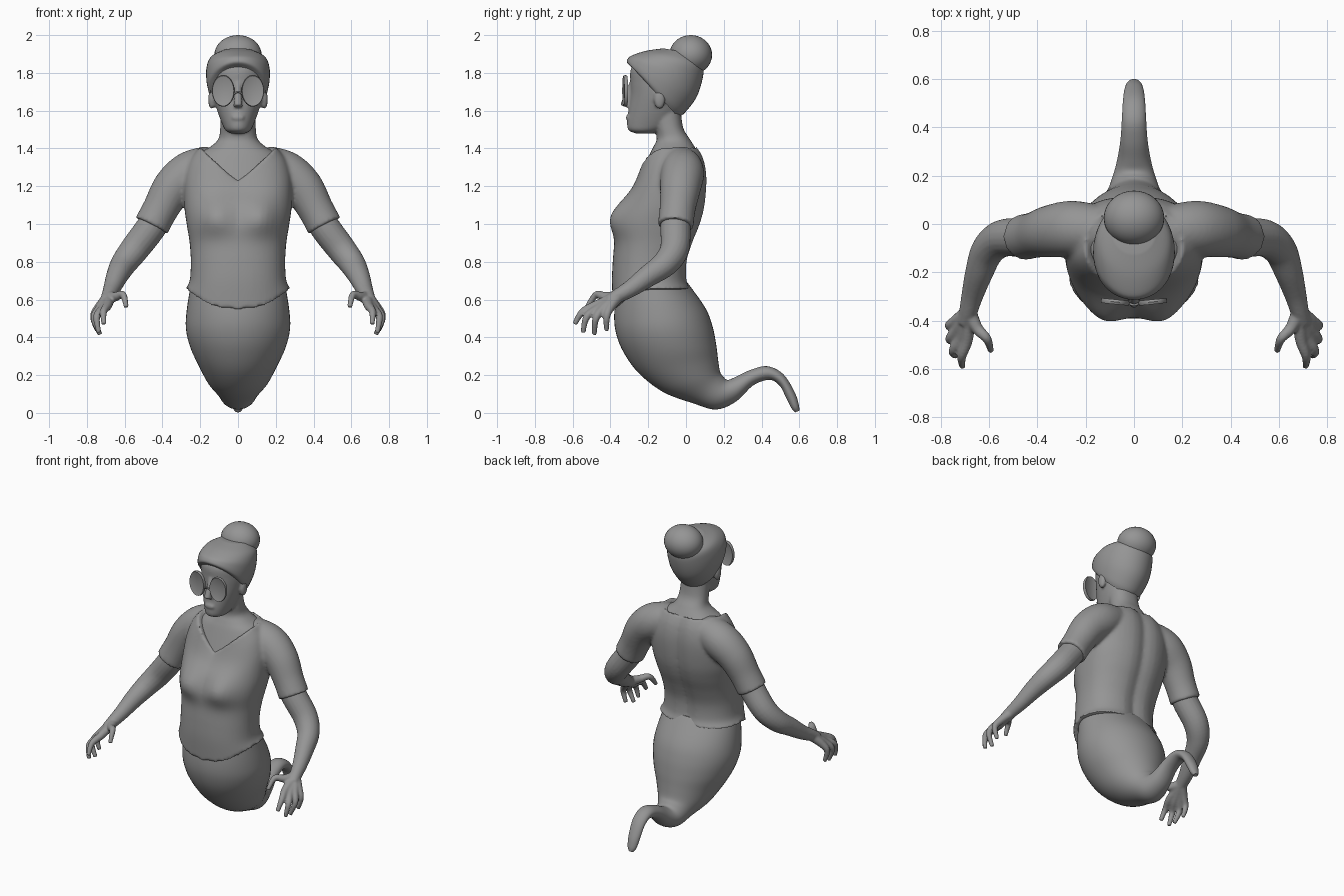
import bpy, bmesh, math
from mathutils import Vector, Matrix

if "Cube" in bpy.data.objects:
    bpy.data.objects.remove(bpy.data.objects["Cube"])

grey = bpy.data.materials.new("clay_grey")
grey.diffuse_color = (0.3, 0.3, 0.3, 1)
grey.use_nodes = True
grey.node_tree.nodes["Principled BSDF"].inputs["Base Color"].default_value = grey.diffuse_color


def spline(rows, steps):
    """Catmull-Rom interpolation of rows of numbers."""
    out = []
    for i in range(len(rows) - 1):
        p = [rows[max(0, min(len(rows) - 1, i + k))] for k in (-1, 0, 1, 2)]
        for s in range(steps):
            t = s / steps
            out.append([0.5 * (2 * b + (c - a) * t + (2 * a - 5 * b + 4 * c - d) * t * t
                               + (3 * b - a - 3 * c + d) * t ** 3) for a, b, c, d in zip(*p)])
    return out + [list(rows[-1])]


def skin(bm, rings, caps=(None, None)):
    """Bridge rings of points and close both ends, optionally with a given centre."""
    loops = [[bm.verts.new(p) for p in r] for r in rings]
    n = len(loops[0])
    for a, b in zip(loops, loops[1:]):
        for i in range(n):
            bm.faces.new((a[i], a[(i + 1) % n], b[(i + 1) % n], b[i]))
    for loop, cap in ((loops[0], caps[0]), (loops[-1], caps[1])):
        centre = Vector(cap) if cap else sum((v.co for v in loop), Vector()) / n
        c = bm.verts.new(centre)
        for i in range(n):
            bm.faces.new((loop[i], loop[(i + 1) % n], c))


def loft(bm, rows, steps=5, n=48, p=1.0, drop=False, caps=(None, None)):
    """Body sections: front y, front z, back y, back z, half width."""
    rows = spline(rows, steps)
    rings = []
    for k, (ya, za, yb, zb, w) in enumerate(rows):
        ring = []
        for i in range(n):
            t = 2 * math.pi * i / n
            c, s = math.cos(t), math.sin(t)
            x = w * math.copysign(abs(c) ** p, c)
            s = math.copysign(abs(s) ** p, s)
            z = (za + zb) / 2 + (zb - za) / 2 * s
            if drop:  # front edge dips, back stays level
                e = 2 - k / (len(rows) - 1)
                z = zb + (za - zb) * (1 - abs(c) ** e if s < 0 else 0)
            ring.append((x, (ya + yb) / 2 + (yb - ya) / 2 * s, z))
        rings.append(ring)
    skin(bm, rings, caps)


def tube(bm, pts, side=1, n=20, steps=6):
    """Round limb through x, y, z, radius points."""
    pts = spline(pts, steps)
    pos = [Vector((p[0] * side, p[1], p[2])) for p in pts]
    rings, last, u = [], None, None
    for i, q in enumerate(pos):
        d = (pos[min(i + 1, len(pos) - 1)] - pos[max(i - 1, 0)]).normalized()
        u = d.orthogonal().normalized() if last is None else last.rotation_difference(d) @ u
        v, last, r = d.cross(u), d, pts[i][3]
        rings.append([q + (u * math.cos(a) + v * math.sin(a)) * r
                      for a in (2 * math.pi * j / n for j in range(n))])
    skin(bm, rings)


def ball(bm, loc, size):
    bmesh.ops.create_uvsphere(bm, u_segments=32, v_segments=20, radius=1,
                              matrix=Matrix.Translation(loc) @ Matrix.Diagonal((*size, 1)))


def finish(name, bm, voxel=0, smooth=0, angle=40):
    bmesh.ops.recalc_face_normals(bm, faces=bm.faces)
    me = bpy.data.meshes.new(name)
    bm.to_mesh(me)
    bm.free()
    ob = bpy.data.objects.new(name, me)
    bpy.context.collection.objects.link(ob)
    bpy.ops.object.select_all(action='DESELECT')
    ob.select_set(True)
    bpy.context.view_layer.objects.active = ob
    if voxel:  # fuse overlapping volumes into one skin
        m = ob.modifiers.new("fuse", 'REMESH')
        m.mode, m.voxel_size = 'VOXEL', voxel
        bpy.ops.object.modifier_apply(modifier="fuse")
    if smooth:
        m = ob.modifiers.new("soften", 'SMOOTH')
        m.factor, m.iterations = 0.5, smooth
        bpy.ops.object.modifier_apply(modifier="soften")
    ob.data.materials.clear()
    ob.data.materials.append(grey)
    bpy.ops.object.shade_smooth_by_angle(angle=math.radians(angle))
    return ob


# skirt narrowing into a curled tail
bm = bmesh.new()
loft(bm, [(-.365, .66, 0, .70, .25), (-.38, .52, .10, .56, .272), (-.37, .42, .14, .46, .275),
          (-.33, .32, .16, .36, .25), (-.25, .21, .17, .28, .205), (-.12, .11, .18, .22, .16),
          (.04, .05, .195, .195, .115), (.16, .018, .22, .175, .09), (.265, .06, .262, .19, .07),
          (.355, .145, .34, .227, .056), (.44, .175, .43, .247, .05), (.495, .145, .515, .205, .046),
          (.53, .08, .575, .11, .04), (.56, .022, .597, .045, .03), (.578, .003, .6, .012, .014)])
finish("skirt_tail", bm)

# shirt body with dipped hem and V neck
bm = bmesh.new()
loft(bm, [(-.385, .545, .03, .655, .28), (-.392, .69, .01, .70, .256), (-.388, .80, .01, .80, .25),
          (-.38, .90, .04, .90, .256), (-.38, 1.0, .08, 1.0, .272), (-.345, 1.1, .105, 1.1, .285),
          (-.295, 1.17, .115, 1.24, .285), (-.268, 1.21, .10, 1.34, .255), (-.25, 1.235, .065, 1.41, .2)],
     p=.88, drop=True, caps=(None, (0, -.08, 1.15)))
for v in bm.verts:
    x, y, z = v.co
    if y < -.15:  # bust
        v.co.y -= .045 * math.exp(-((abs(x) - .125) / .09) ** 2 - ((z - 1.04) / .09) ** 2)
    elif y > 0:  # spine groove
        v.co.y -= .02 * math.exp(-(x / .045) ** 2)
# short sleeves
for side in (1, -1):
    tube(bm, [(.10, -.03, 1.29, .10), (.17, -.025, 1.30, .108), (.26, -.02, 1.265, .116),
              (.345, -.03, 1.19, .108), (.41, -.045, 1.08, .095), (.458, -.055, .99, .095)], side, n=32)
finish("shirt", bm, .011, 5, 50)

# bare arms with hands
bm = bmesh.new()
for side in (1, -1):
    tube(bm, [(.38, -.045, 1.12, .075), (.455, -.055, .99, .08), (.545, -.06, .87, .077),
              (.605, -.11, .79, .069), (.64, -.20, .725, .058), (.667, -.29, .66, .046),
              (.685, -.36, .62, .038), (.70, -.41, .59, .032)], side)
    wrist = (.683, -.36, .615, .032)
    for base, knuckle, tip in (
            ((.69, -.475, .57), (.712, -.548, .535), (.71, -.59, .47)),
            ((.713, -.46, .555), (.748, -.525, .51), (.737, -.545, .425)),
            ((.73, -.435, .555), (.762, -.477, .50), (.73, -.485, .415)),
            ((.735, -.40, .56), (.765, -.42, .51), (.745, -.42, .435)),
            ((.65, -.43, .615), (.608, -.475, .625), (.592, -.525, .56))):
        tube(bm, [wrist, (*base, .025), (*knuckle, .019), (*tip, .013)], side, n=14)
finish("arms", bm, .007, 3, 60)

# head, neck and upper chest
bm = bmesh.new()
loft(bm, [(-.26, 1.478, -.17, 1.48, .035), (-.303, 1.495, -.12, 1.495, .065), (-.312, 1.53, -.06, 1.53, .084),
          (-.305, 1.6, -.02, 1.6, .11), (-.295, 1.68, 0, 1.68, .132), (-.295, 1.75, .02, 1.75, .142),
          (-.292, 1.82, .03, 1.82, .142), (-.25, 1.885, 0, 1.885, .11)])
loft(bm, [(-.30, 1.12, .06, 1.12, .20), (-.262, 1.2, .08, 1.2, .23), (-.225, 1.29, .08, 1.29, .24),
          (-.192, 1.37, .065, 1.37, .205), (-.172, 1.41, .045, 1.41, .145), (-.155, 1.45, .02, 1.45, .104),
          (-.165, 1.51, -.015, 1.51, .094), (-.2, 1.62, -.03, 1.62, .09)], p=.88)
tube(bm, [(0, -.285, 1.75, .014), (0, -.312, 1.67, .02), (0, -.325, 1.622, .025)])  # nose
ball(bm, (0, -.305, 1.563), (.035, .014, .016))  # lips
for side in (1, -1):
    ball(bm, (.138 * side, -.14, 1.66), (.02, .03, .052))  # ears
finish("head_and_neck", bm, .008, 4, 60)

# swept-back hair
bm = bmesh.new()
loft(bm, [(-.29, 1.835, -.04, 1.565, .145), (-.312, 1.855, -.005, 1.59, .158), (-.308, 1.875, .055, 1.67, .168),
          (-.285, 1.893, .088, 1.77, .166), (-.21, 1.917, .09, 1.84, .145), (-.12, 1.93, .05, 1.9, .085)])
finish("hair", bm)

# hair bun
bm = bmesh.new()
ball(bm, (0, .025, 1.895), (.125, .113, .105))
finish("hair_bun", bm)

# round spectacles
bm = bmesh.new()
for side in (1, -1):
    turn = (Matrix.Translation((.078 * side, -.322, 1.705)) @ Matrix.Rotation(.1 * side, 4, 'Z')
            @ Matrix.Diagonal((.057, 1, .08, 1)))
    rows = [(.92, -.007), (1, -.01), (1.05, 0), (1, .01), (.92, .007)]
    skin(bm, [[turn @ Vector((r * math.cos(a), y, r * math.sin(a)))
               for a in (2 * math.pi * i / 40 for i in range(40))] for r, y in rows])
tube(bm, [(-.026, -.326, 1.685, .005), (0, -.335, 1.70, .005), (.026, -.326, 1.685, .005)], n=10)
finish("spectacles", bm)
